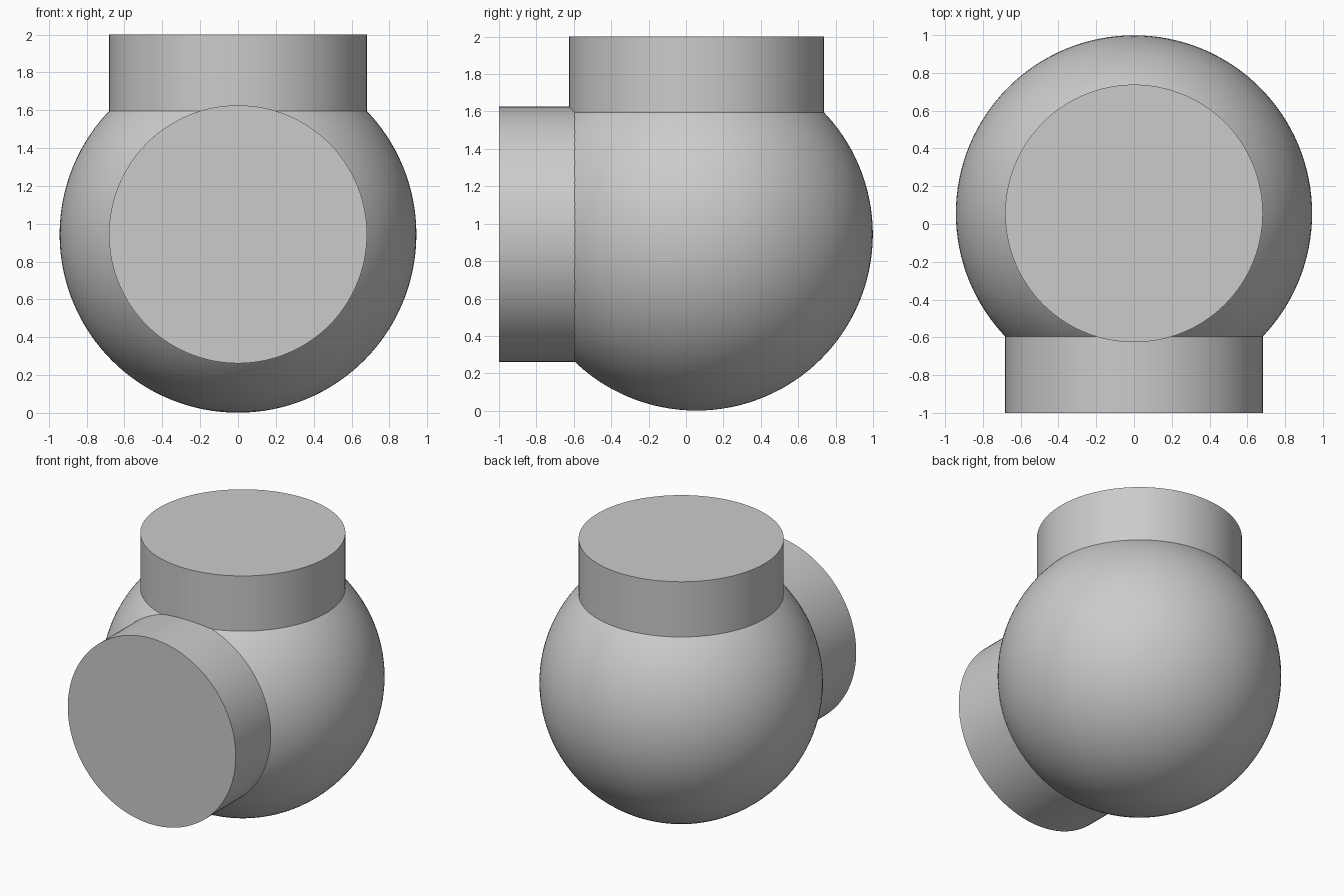
import bpy
import math
from mathutils import Vector

cube = bpy.data.objects.get("Cube")
if cube:
    bpy.data.objects.remove(cube, do_unlink=True)

BALL_R, PIPE_R = 0.943, 0.682
CENTRE = Vector((0, 0.056, 0.944))
SEAM = math.sqrt(BALL_R**2 - PIPE_R**2)   # distance from centre where pipe meets ball
REACH = 2.0 - CENTRE.z                    # distance from centre to a pipe's end

grey = bpy.data.materials.new("light_grey")
grey.use_nodes = True
colour = (0.6, 0.6, 0.6, 1)
grey.diffuse_color = colour
grey.node_tree.nodes["Principled BSDF"].inputs["Base Color"].default_value = colour


def finish(name):
    obj = bpy.context.object
    obj.name = name
    obj.data.materials.append(grey)
    bpy.ops.object.shade_smooth_by_angle(angle=math.radians(30))


def pipe(name, direction, rotation):
    # Capped stub starting just inside the ball
    start = SEAM - 0.01
    bpy.ops.mesh.primitive_cylinder_add(
        vertices=128, radius=PIPE_R, depth=REACH - start,
        location=CENTRE + Vector(direction) * (start + REACH) / 2,
        rotation=rotation)
    finish(name)


# Round body
bpy.ops.mesh.primitive_uv_sphere_add(
    segments=128, ring_count=64, radius=BALL_R, location=CENTRE)
finish("ball_body")

# Upper and front connections
pipe("top_pipe", (0, 0, 1), (0, 0, 0))
pipe("front_pipe", (0, -1, 0), (math.pi / 2, 0, 0))
